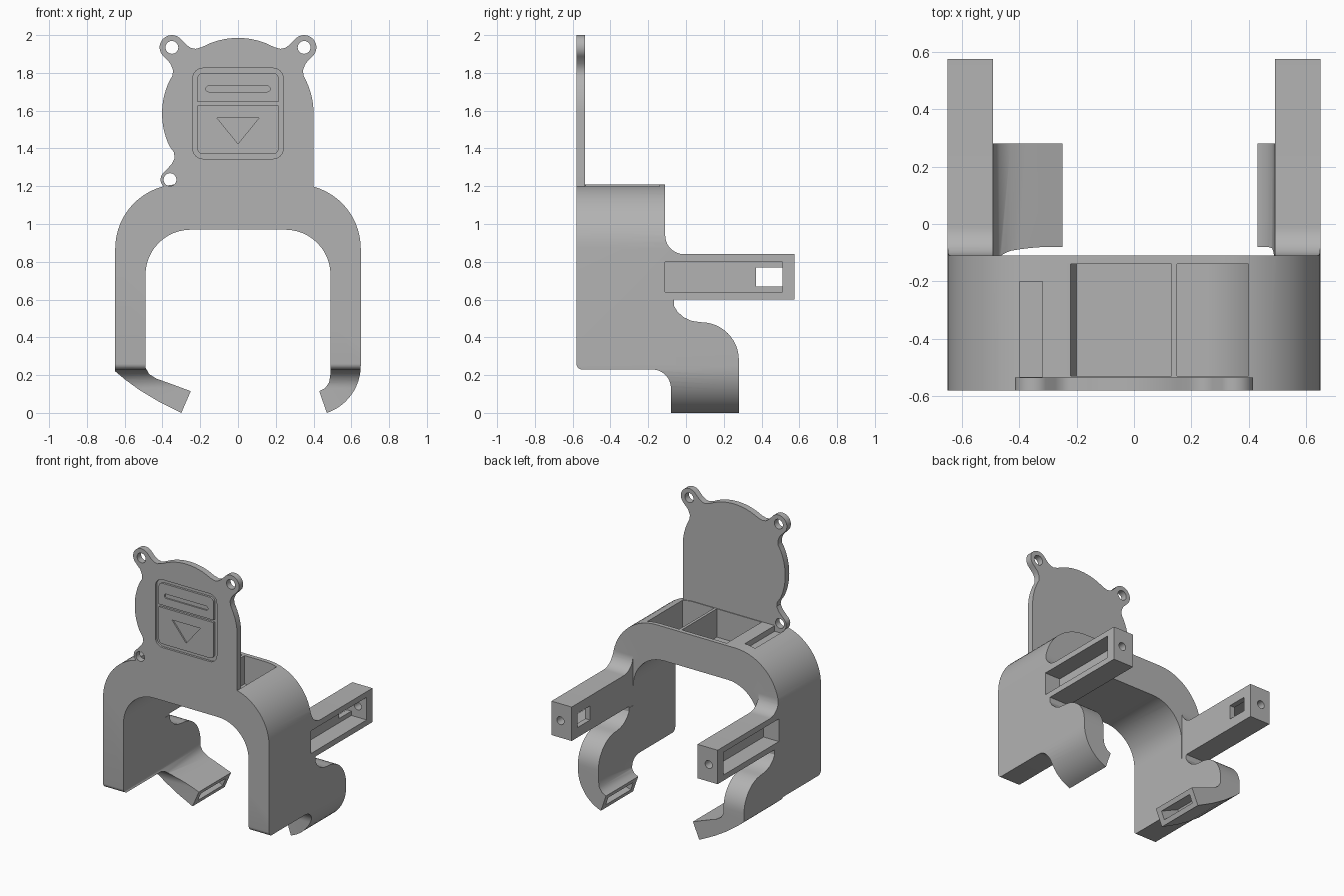
import bpy, bmesh
from math import cos, sin, radians
from mathutils import Vector

cube = bpy.data.objects.get("Cube")
if cube:
    bpy.data.objects.remove(cube, do_unlink=True)

grey = bpy.data.materials.new("plain grey")
grey.use_nodes = True
colour = (0.45, 0.45, 0.45, 1)
grey.diffuse_color = colour
grey.node_tree.nodes["Principled BSDF"].inputs["Base Color"].default_value = colour


def arc(cx, cy, r, start, end, n=12):
    angles = [radians(start + (end - start) * i / n) for i in range(n + 1)]
    return [(cx + r * cos(a), cy + r * sin(a)) for a in angles]


def rounded(half, low, high, r_low, r_high):
    """Rectangle centred on x = 0 with its own radius for lower and upper corners."""
    return (arc(half - r_low, low + r_low, r_low, -90, 0, 6)
            + arc(half - r_high, high - r_high, r_high, 0, 90, 6)
            + arc(r_high - half, high - r_high, r_high, 90, 180, 6)
            + arc(r_low - half, low + r_low, r_low, 180, 270, 6))


def prism(name, outline, axis, a, b):
    """Extrude an (x, z) outline along Y or a (y, z) outline along X."""
    place = (lambda p: (p[0], a, p[1])) if axis == "Y" else (lambda p: (a, p[0], p[1]))
    step = Vector((0, b - a, 0)) if axis == "Y" else Vector((b - a, 0, 0))
    bm = bmesh.new()
    face = bm.faces.new([bm.verts.new(place(p)) for p in outline])
    out = bmesh.ops.extrude_face_region(bm, geom=[face])
    moved = [v for v in out["geom"] if isinstance(v, bmesh.types.BMVert)]
    bmesh.ops.translate(bm, verts=moved, vec=step)
    bmesh.ops.recalc_face_normals(bm, faces=bm.faces)
    mesh = bpy.data.meshes.new(name)
    bm.to_mesh(mesh)
    bm.free()
    mesh.materials.append(grey)
    obj = bpy.data.objects.new(name, mesh)
    bpy.context.collection.objects.link(obj)
    return obj


def box(name, x, y, z):
    corners = [(x[0], z[0]), (x[1], z[0]), (x[1], z[1]), (x[0], z[1])]
    return prism(name, corners, "Y", *y)


def combine(target, other, operation="DIFFERENCE"):
    mod = target.modifiers.new("combine", "BOOLEAN")
    mod.operation, mod.solver, mod.object = operation, "EXACT", other
    bpy.context.view_layer.objects.active = target
    bpy.ops.object.modifier_apply(modifier=mod.name)
    bpy.data.objects.remove(other, do_unlink=True)


# Arch with the two different hooks, seen from the front
right_hook = [(-0.30, 0), (-0.25, 0.115), (-0.38, 0.163), (-0.43, 0.18), (-0.47, 0.205), (-0.49, 0.24)]
left_hook = [(0.49, 0.21), (0.482, 0.16), (0.46, 0.13), (0.43, 0.115)]
front_outline = (right_hook
                 + arc(-0.25, 0.73, 0.24, 180, 90) + arc(0.25, 0.73, 0.24, 90, 0)
                 + left_hook + arc(0.386, 0.25, 0.264, -71.4, 0)
                 + arc(0.31, 0.87, 0.34, 0, 90, 16) + arc(-0.31, 0.87, 0.34, 90, 180, 16)
                 + [(-0.65, 0.22), (-0.6, 0.178), (-0.52, 0.12), (-0.42, 0.06)])
body = prism("clamp_body", front_outline, "Y", -0.58, 0.7)

# Side silhouette with rear bars and hooks
side_outline = (arc(-0.55, 0.26, 0.03, 180, 270, 6) + arc(-0.18, 0.13, 0.1, 90, 0)
                + [(-0.08, -0.05), (0.28, -0.05)] + arc(0.08, 0.28, 0.2, 0, 90)
                + [(0.03, 0.487), (-0.01, 0.505), (-0.045, 0.535), (-0.063, 0.565), (-0.063, 0.6)]
                + [(0.575, 0.6), (0.575, 0.84)] + arc(-0.01, 0.94, 0.1, 270, 180)
                + [(-0.11, 1.4), (-0.58, 1.4)])
combine(body, prism("side_cutter", side_outline, "X", -0.8, 0.8), "INTERSECT")
combine(body, box("gap_cutter", (-0.492, 0.492), (-0.11, 0.8), (0.59, 1.3)))

# Upright plate with screw lugs
lug = ([(0.347, 1.785), (0.344, 1.815), (0.358, 1.85)]
       + arc(0.35, 1.935, 0.065, -50, 130, 16)
       + [(0.275, 1.95), (0.25, 1.932), (0.225, 1.927), (0.19, 1.937)])
mirrored_lug = [(-x, z) for x, z in reversed(lug)]
plate_outline = ([(0.4, 1.1)] + arc(0, 1.585, 0.4, 0, 25) + lug
                 + arc(0, 1.585, 0.4, 68, 112) + mirrored_lug
                 + arc(0, 1.585, 0.402, 155, 205, 20)
                 + [(-0.34, 1.38), (-0.335, 1.35), (-0.35, 1.318)]
                 + arc(-0.36, 1.235, 0.05, 130, 270) + [(-0.36, 1.1)])
combine(body, prism("plate", plate_outline, "Y", -0.58, -0.535), "UNION")

# Open tray in the top, split by a thin divider
small_tray = [(-0.23, 1.3), (-0.2, 1.01), (0.13, 1.01), (0.13, 1.3)]
large_tray = [(0.15, 1.3), (0.15, 1.01)] + arc(0.25, 0.73, 0.28, 90, 57.6) + [(0.4, 1.3)]
for outline in (small_tray, large_tray):
    combine(body, prism("tray_cutter", outline, "Y", -0.53, -0.14))
combine(body, box("groove_cutter", (-0.4, -0.32), (-0.534, -0.2), (1.17, 1.3)))

# Screw holes through the plate
for x, z in ((0.35, 1.935), (-0.35, 1.935), (-0.36, 1.235)):
    combine(body, prism("hole_cutter", arc(x, z, 0.034, 0, 345, 23), "Y", -0.7, -0.5))

# Rear bars: outer pocket, window and end hole
for side in (-1, 1):
    combine(body, box("pocket_cutter", sorted((side * 0.53, side * 0.7)), (-0.11, 0.51), (0.64, 0.8)))
    combine(body, box("window_cutter", sorted((side * 0.4, side * 0.6)), (0.37, 0.51), (0.67, 0.77)))
    combine(body, prism("end_hole_cutter", arc(side * 0.58, 0.72, 0.028, 0, 345, 23), "Y", 0.45, 0.7))

# Slots in the hook ends
for middle, inward, depth in (((0.45, 0.057), (0.94, 0.33), 0.08), ((-0.275, 0.058), (-0.91, 0.41), 0.15)):
    m, d = Vector(middle), Vector(inward).normalized()
    p = Vector((-d.y, d.x)) * 0.03
    slot = [m - d * 0.03 - p, m + d * depth - p, m + d * depth + p, m - d * 0.03 + p]
    combine(body, prism("slot_cutter", slot, "Y", -0.04, 0.24))

# Recessed front hatch with two raised panels
combine(body, prism("recess_cutter", rounded(0.24, 1.345, 1.825, 0.055, 0.055), "Y", -0.7, -0.565))
upper = prism("hatch_upper_panel", rounded(0.215, 1.645, 1.8, 0.004, 0.03), "Y", -0.58, -0.56)
combine(upper, prism("bar_cutter", rounded(0.17, 1.7, 1.73, 0.014, 0.014), "Y", -0.7, -0.57))
lower = prism("hatch_lower_panel", rounded(0.215, 1.37, 1.628, 0.03, 0.004), "Y", -0.58, -0.56)
combine(lower, prism("arrow_cutter", [(-0.11, 1.56), (0, 1.425), (0.11, 1.56)], "Y", -0.7, -0.57))

for obj in (body, upper, lower):
    bpy.ops.object.select_all(action="DESELECT")
    obj.select_set(True)
    bpy.context.view_layer.objects.active = obj
    bpy.ops.object.shade_smooth_by_angle(angle=radians(30))
